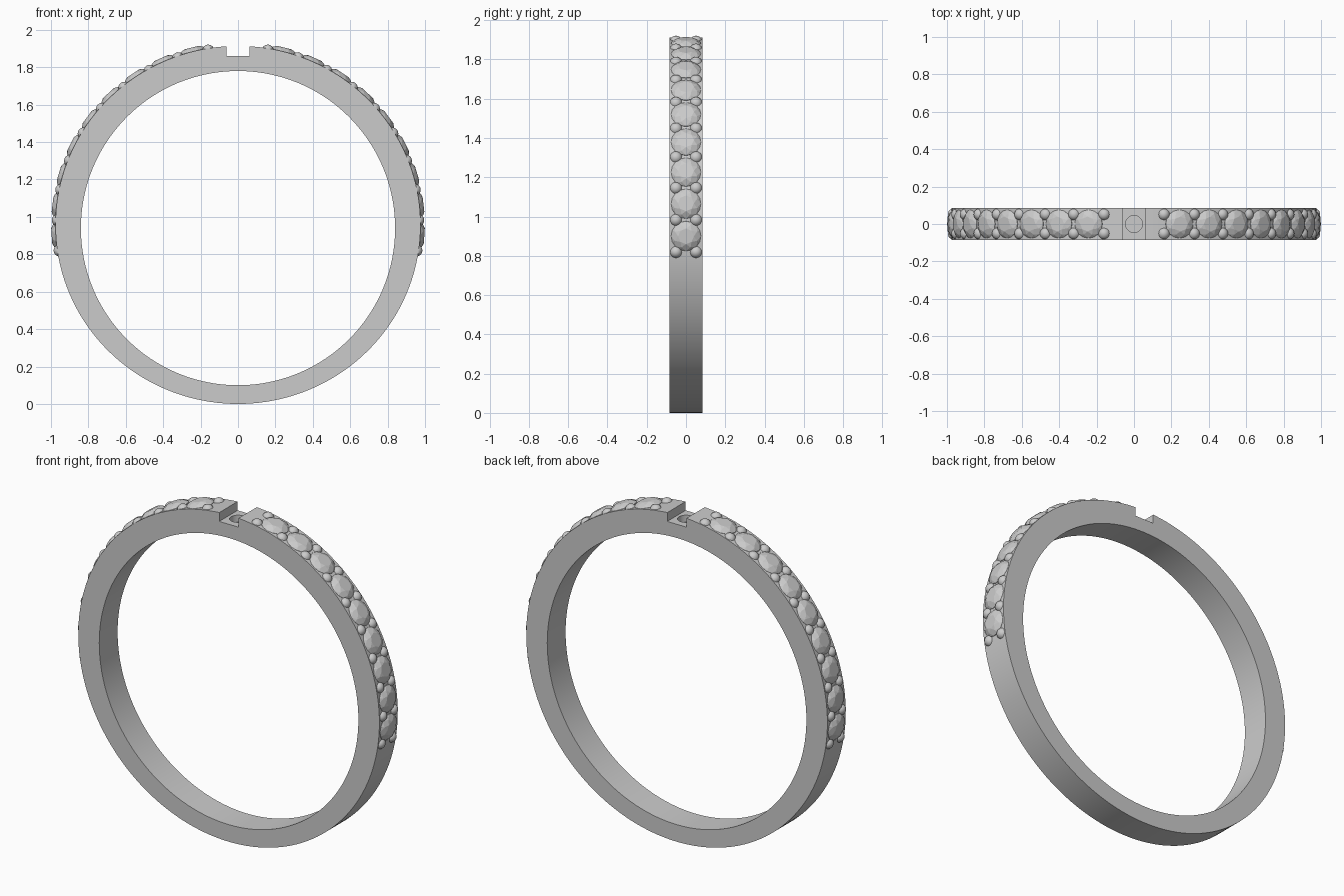
import bpy, bmesh
from math import sin, cos, pi, radians
from mathutils import Matrix, Vector

if "Cube" in bpy.data.objects:
    bpy.data.objects.remove(bpy.data.objects["Cube"])

A, B, CZ = 0.976, 0.957, 0.957      # outer ellipse half-axes and centre height
R_IN, CZ_IN = 0.84, 0.94            # finger hole
HALF = 0.085                        # half width of the band
SEG = 160
STONES, START, STEP = 9, 9.5, 9.87  # stones per side, degrees from the top


def make_object(name, bm):
    bmesh.ops.recalc_face_normals(bm, faces=bm.faces)
    mesh = bpy.data.meshes.new(name)
    bm.to_mesh(mesh)
    bm.free()
    ob = bpy.data.objects.new(name, mesh)
    bpy.context.collection.objects.link(ob)
    return ob


def smooth(ob, angle=30):
    bpy.ops.object.select_all(action='DESELECT')
    ob.select_set(True)
    bpy.context.view_layer.objects.active = ob
    bpy.ops.object.shade_smooth_by_angle(angle=radians(angle))


def bridge(bm, a, b):
    n = len(a)
    for i in range(n):
        j = (i + 1) % n
        bm.faces.new((a[i], a[j], b[j], b[i]))


def frame_on_band(deg, side):
    """Matrix whose z axis points out of the band surface."""
    t = radians(deg)
    pos = Vector((side * A * sin(t), 0, CZ + B * cos(t)))
    out = Vector((side * sin(t) / A, 0, cos(t) / B)).normalized()
    y = Vector((0, 1, 0))
    rot = Matrix((y.cross(out), y, out)).transposed().to_4x4()
    return Matrix.Translation(pos) @ rot


# Band: outer ellipse, thinner at the bottom, round finger hole
bm = bmesh.new()
def loop(a, b, cz, y):
    return [bm.verts.new((a * sin(2 * pi * i / SEG), y, cz + b * cos(2 * pi * i / SEG)))
            for i in range(SEG)]
rings = [loop(A, B, CZ, -HALF), loop(A, B, CZ, HALF),
         loop(R_IN, R_IN, CZ_IN, HALF), loop(R_IN, R_IN, CZ_IN, -HALF)]
for k in range(4):
    bridge(bm, rings[k], rings[(k + 1) % 4])
band = make_object("band", bm)

# Notch and blind peg hole at the top
bm = bmesh.new()
bmesh.ops.create_cube(bm, size=1, matrix=Matrix.Translation((0, 0, 1.96)) @ Matrix.Diagonal((0.124, 0.4, 0.2, 1)))
notch = make_object("notch_cutter", bm)
bm = bmesh.new()
bmesh.ops.create_cone(bm, cap_ends=True, segments=32, radius1=0.045, radius2=0.045, depth=0.1,
                      matrix=Matrix.Translation((0, 0, 1.87)))
hole = make_object("hole_cutter", bm)
bpy.context.view_layer.objects.active = band
for cutter in (notch, hole):
    mod = band.modifiers.new("cut", 'BOOLEAN')
    mod.operation = 'DIFFERENCE'
    mod.solver = 'EXACT'
    mod.object = cutter
    bpy.ops.object.modifier_apply(modifier=mod.name)
    bpy.data.objects.remove(cutter)
smooth(band)


# Faceted round stone: table, crown facets, girdle, pavilion
def add_stone(bm, m):
    def ring(r, z, n, turn=0.0):
        return [bm.verts.new(m @ Vector((r * cos(2 * pi * (i + turn) / n),
                                         r * sin(2 * pi * (i + turn) / n), z))) for i in range(n)]
    table = ring(0.040, 0.022, 8)
    mid = ring(0.061, 0.014, 8, 0.5)
    top = ring(0.076, 0.000, 16)
    low = ring(0.076, -0.006, 16)
    tip = bm.verts.new(m @ Vector((0, 0, -0.06)))
    bm.faces.new(table)
    for i in range(8):
        j = (i + 1) % 8
        bm.faces.new((table[i], mid[i], table[j]))                   # star
        bm.faces.new((table[j], mid[i], top[2 * j], mid[j]))         # kite
        bm.faces.new((mid[i], top[2 * i], top[2 * i + 1]))           # halves
        bm.faces.new((mid[i], top[2 * i + 1], top[2 * j]))
    bridge(bm, top, low)
    for i in range(16):
        bm.faces.new((low[i], low[(i + 1) % 16], tip))


# Stones and pairs of holding beads down each side
for side, label in ((1, "right"), (-1, "left")):
    stones, beads = bmesh.new(), bmesh.new()
    for k in range(STONES):
        add_stone(stones, frame_on_band(START + STEP * (k + 0.5), side))
    for k in range(STONES + 1):
        for y in (-0.051, 0.051):
            m = frame_on_band(START + STEP * k, side) @ Matrix.Translation((0, y, -0.012))
            bmesh.ops.create_uvsphere(beads, u_segments=20, v_segments=12, radius=0.032, matrix=m)
    make_object("stones_" + label, stones)
    smooth(make_object("beads_" + label, beads), 60)
